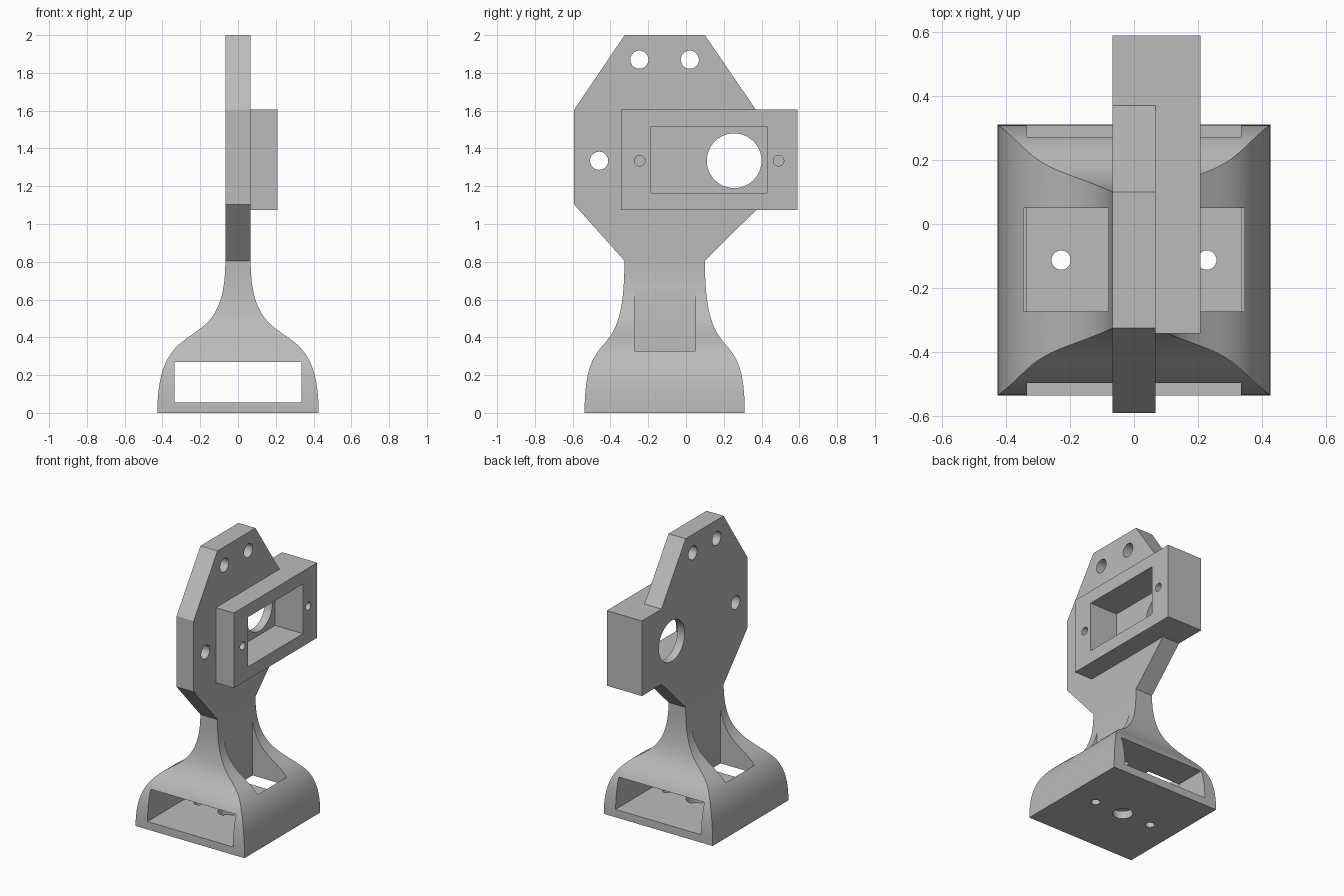
import bpy, bmesh, math
from mathutils import Matrix, Vector

cube = bpy.data.objects.get("Cube")
if cube:
    bpy.data.objects.remove(cube, do_unlink=True)

grey = bpy.data.materials.new("plain grey")
grey.use_nodes = True
colour = (0.5, 0.5, 0.5, 1)
grey.diffuse_color = colour
grey.node_tree.nodes["Principled BSDF"].inputs["Base Color"].default_value = colour


def make(name, bm):
    bmesh.ops.recalc_face_normals(bm, faces=bm.faces[:])
    mesh = bpy.data.meshes.new(name)
    bm.to_mesh(mesh)
    bm.free()
    mesh.materials.append(grey)
    obj = bpy.data.objects.new(name, mesh)
    bpy.context.collection.objects.link(obj)
    return obj


def box(name, lo, hi):
    lo, hi = Vector(lo), Vector(hi)
    bm = bmesh.new()
    bmesh.ops.create_cube(bm, size=1, matrix=Matrix.Translation((lo + hi) / 2)
                          @ Matrix.Diagonal((*(hi - lo), 1)))
    return make(name, bm)


def rod(name, centre, radius, depth, axis):
    turn = Matrix.Rotation(math.pi / 2, 4, "Y") if axis == "X" else Matrix()
    bm = bmesh.new()
    bmesh.ops.create_cone(bm, cap_ends=True, segments=48, radius1=radius, radius2=radius,
                          depth=depth, matrix=Matrix.Translation(centre) @ turn)
    return make(name, bm)


def combine(target, tool, operation="DIFFERENCE"):
    """Apply a boolean and discard the tool object."""
    mod = target.modifiers.new("boolean", "BOOLEAN")
    mod.operation, mod.solver, mod.object = operation, "EXACT", tool
    bpy.context.view_layer.objects.active = target
    bpy.ops.object.modifier_apply(modifier=mod.name)
    bpy.data.objects.remove(tool, do_unlink=True)


def flare(z, bottom, top, c, d):
    """Half width of an S-shaped flare at height z."""
    lo, hi = 0.0, 1.0
    for _ in range(30):
        t = (lo + hi) / 2
        height = 3*t*(1-t)**2 * c + 3*t*t*(1-t) * d + t**3 * NECK
        lo, hi = (t, hi) if height < z else (lo, t)
    return bottom + (top - bottom) * t * t * (3 - 2 * t)


NECK = 0.805      # height where the flared base meets the plate
MID_Y = -0.113    # centre line of the base
HALF = 0.067      # half thickness of the plate
AXIS_Z = 1.335    # height of the pocket centre

# Flared base: stacked rectangles joined into a smooth loft
bm = bmesh.new()
rings, levels = [], 40
for i in range(levels + 1):
    z = NECK * i / levels
    w = flare(z, 0.427, HALF, 0.57, 0.26)
    h = flare(z, 0.424, 0.213, 0.51, 0.20)
    rings.append([bm.verts.new((sx * w, MID_Y + sy * h, z))
                  for sx, sy in ((-1, -1), (1, -1), (1, 1), (-1, 1))])
for a, b in zip(rings, rings[1:]):
    for k in range(4):
        n = (k + 1) % 4
        bm.faces.new((a[k], a[n], b[n], b[k]))
bm.faces.new(rings[0])
bm.faces.new(rings[-1])
base = make("flared_base", bm)

# Tunnel from front to back, side windows and floor holes
combine(base, box("tunnel", (-0.335, -1, 0.055), (0.335, 1, 0.27)))
for s in (-1, 1):
    xs = sorted((s * 0.08, s * 0.345))
    combine(base, box("side_window", (xs[0], -0.273, 0.26), (xs[1], 0.05, 0.79)))
for x, r in ((-0.228, 0.03), (0, 0.065), (0.228, 0.03)):
    combine(base, rod("floor_hole", (x, MID_Y, 0), r, 0.2, "Z"))

# Upright plate: profile in y and z, extruded along x
outline = [(-0.325, 2), (0.1, 2), (0.37, 1.605), (0.59, 1.605), (0.59, 1.073),
           (0.37, 1.073), (0.1, NECK), (-0.325, NECK), (-0.592, 1.103), (-0.592, 1.605)]
bm = bmesh.new()
face = bm.faces.new([bm.verts.new((-HALF, y, z)) for y, z in outline])
moved = bmesh.ops.extrude_face_region(bm, geom=[face])["geom"]
bmesh.ops.translate(bm, vec=(2 * HALF, 0, 0),
                    verts=[v for v in moved if isinstance(v, bmesh.types.BMVert)])
plate = make("upright_plate", bm)

# Mounting block fused to the plate, with its pocket and shaft hole
combine(plate, box("mounting_block", (0, -0.343, 1.073), (0.208, 0.59, 1.605)), "UNION")
combine(plate, box("pocket", (-0.01, -0.185, 1.163), (0.4, 0.43, 1.515)))
combine(plate, rod("shaft_hole", (0, 0.255, AXIS_Z), 0.145, 0.3, "X"))

# Blind screw holes in the block, through holes in the plate
for y in (-0.245, 0.49):
    combine(plate, rod("screw_hole", (0.2, y, AXIS_Z), 0.028, 0.36, "X"))
for y, z in ((-0.247, 1.87), (0.02, 1.87), (-0.46, AXIS_Z)):
    combine(plate, rod("bolt_hole", (0, y, z), 0.048, 0.3, "X"))

# Smooth curves, sharp corners
for obj in (base, plate):
    bpy.ops.object.select_all(action="DESELECT")
    obj.select_set(True)
    bpy.context.view_layer.objects.active = obj
    bpy.ops.object.shade_smooth_by_angle(angle=math.radians(25))
